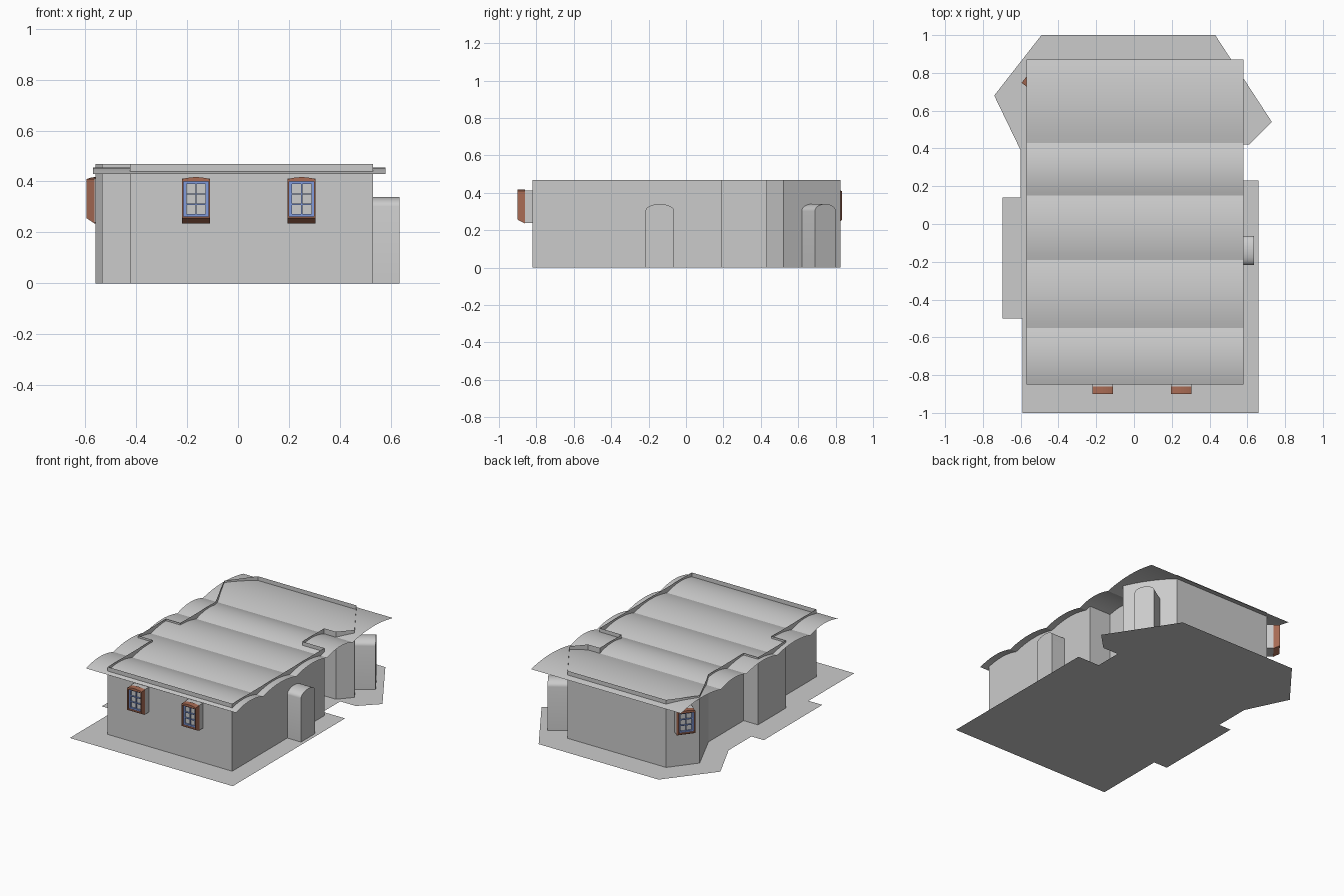
import bpy, bmesh, math
from mathutils import Matrix, Vector

if "Cube" in bpy.data.objects:
    bpy.data.objects.remove(bpy.data.objects["Cube"])


def material(name, rgb):
    m = bpy.data.materials.new(name)
    m.diffuse_color = (*rgb, 1)
    m.use_nodes = True
    m.node_tree.nodes["Principled BSDF"].inputs["Base Color"].default_value = m.diffuse_color
    return m


BROWN = material("brown_wood", (0.40, 0.15, 0.09))
BLUE = material("blue_paint", (0.22, 0.33, 0.72))


def build(name, parts, matrix=Matrix(), mat=None, closed=True, smooth=None):
    """Each part is (outline points, extrusion vector); joined in one object."""
    bm = bmesh.new()
    for pts, vec in parts:
        vec = Vector(vec)
        a = [bm.verts.new(Vector(p)) for p in pts]
        if vec.length == 0:
            bm.faces.new(a)
            continue
        b = [bm.verts.new(Vector(p) + vec) for p in pts]
        n = len(a)
        for i in range(n if closed else n - 1):
            j = (i + 1) % n
            bm.faces.new((a[i], a[j], b[j], b[i]))
        if closed:
            bm.faces.new(a[::-1])
            bm.faces.new(b)
    if closed:
        bmesh.ops.recalc_face_normals(bm, faces=bm.faces)
    me = bpy.data.meshes.new(name)
    bm.to_mesh(me)
    bm.free()
    ob = bpy.data.objects.new(name, me)
    ob.matrix_world = matrix
    bpy.context.collection.objects.link(ob)
    if mat:
        me.materials.append(mat)
    if smooth:
        bpy.ops.object.select_all(action='DESELECT')
        ob.select_set(True)
        bpy.context.view_layer.objects.active = ob
        bpy.ops.object.shade_smooth_by_angle(angle=math.radians(smooth))
    return ob


def bar(x0, x1, z0, z1, y0, y1):
    return ([(x0, y0, z0), (x1, y0, z0), (x1, y0, z1), (x0, y0, z1)], (0, y1 - y0, 0))


def place(x, y, nx, ny):
    """Turn local -y to the outward direction (nx, ny)."""
    return Matrix.Translation((x, y, 0)) @ Matrix.Rotation(math.atan2(nx, -ny), 4, 'Z')


# Ground slab: flat sheet following the plan
ground = [(-0.59, -1), (0.66, -1), (0.66, 0.23), (0.49, 0.23), (0.49, 0.42),
          (0.61, 0.42), (0.73, 0.54), (0.43, 1), (-0.49, 1), (-0.74, 0.68),
          (-0.60, 0.39), (-0.60, 0.14), (-0.695, 0.14), (-0.695, -0.5), (-0.59, -0.5)]
build("ground_slab", [([(x, y, 0) for x, y in ground], (0, 0, 0))])

# Outer walls: thin sheet, a little higher than the roof
plan = [(-0.425, -0.82), (0.53, -0.82), (0.53, 0.19), (0.36, 0.19), (0.36, 0.43),
        (0.45, 0.43), (0.53, 0.52), (0.33, 0.825), (-0.425, 0.825), (-0.56, 0.65),
        (-0.425, 0.36), (-0.425, -0.025), (-0.535, -0.025), (-0.535, -0.33), (-0.425, -0.33)]
plan.append(plan[0])
build("outer_walls", [([(x, y, 0) for x, y in plan], (0, 0, 0.468))], closed=False)

# Roof: five shallow vaults side by side
creases = [-0.85, -0.55, -0.19, 0.15, 0.43, 0.87]
N = 12
profile = [(-0.57, creases[0], 0.43)]
for y0, y1 in zip(creases, creases[1:]):
    for i in range(1, N + 1):
        t = i / N
        profile.append((-0.57, y0 + (y1 - y0) * t, 0.43 + 0.1 * t * (1 - t)))
build("vaulted_roof", [(profile[::-1], (1.15, 0, 0))], closed=False, smooth=12)


# Arched porches on the right side and the back right chamfer
def porch(name, x, y, nx, ny, w, depth):
    arch = [(w * math.cos(math.pi * i / 12), 0.02, 0.302 + 0.038 * math.sin(math.pi * i / 12))
            for i in range(13)]
    pts = [(-w, 0.02, 0), (w, 0.02, 0)] + arch
    build(name, [(pts, (0, -depth - 0.02, 0))], place(x, y, nx, ny), smooth=35)


porch("side_porch", 0.53, -0.14, 1, 0, 0.077, 0.105)
porch("back_porch", 0.43, 0.675, 0.838, 0.546, 0.066, 0.128)


# Windows: wooden surround, blue sash with bars, grey glass and backing
def window(name, x, y, nx, ny):
    m = place(x, y, nx, ny)
    w = 0.055
    lintel = [(-w, -0.08, 0.40), (w, -0.08, 0.40)] + [
        (w * (1 - i / 4), -0.08, 0.409 + 0.008 * (1 - (1 - i / 4) ** 2)) for i in range(9)]
    sill = [(-w, -0.08, 0.262), (-w, -0.08, 0.256), (-w, -0.04, 0.235), (-w, -0.04, 0.262)]
    build(name + "_surround", [
        bar(-w, -w + 0.006, 0.262, 0.40, -0.08, -0.04),
        bar(w - 0.006, w, 0.262, 0.40, -0.08, -0.04),
        (lintel, (0, 0.04, 0)), (sill, (2 * w, 0, 0))], m, BROWN)
    s = w - 0.006
    y0, y1 = -0.066, -0.052
    sash = [bar(-s, -s + 0.011, 0.262, 0.40, y0, y1), bar(s - 0.011, s, 0.262, 0.40, y0, y1),
            bar(-s, s, 0.262, 0.272, y0, y1), bar(-s, s, 0.39, 0.40, y0, y1),
            bar(-0.0025, 0.0025, 0.27, 0.392, y0, y1)]
    sash += [bar(-s, s, z - 0.0025, z + 0.0025, y0, y1) for z in (0.311, 0.351)]
    build(name + "_sash", sash, m, BLUE)
    build(name + "_glass", [bar(-s, s, 0.262, 0.40, -0.056, -0.054)], m)
    build(name + "_backing", [bar(-w, w, 0.238, 0.412, -0.04, 0.005)], m)


window("front_left_window", -0.165, -0.82, 0, -1)
window("front_right_window", 0.25, -0.82, 0, -1)
window("corner_window", -0.498, 0.742, -0.79, 0.61)
